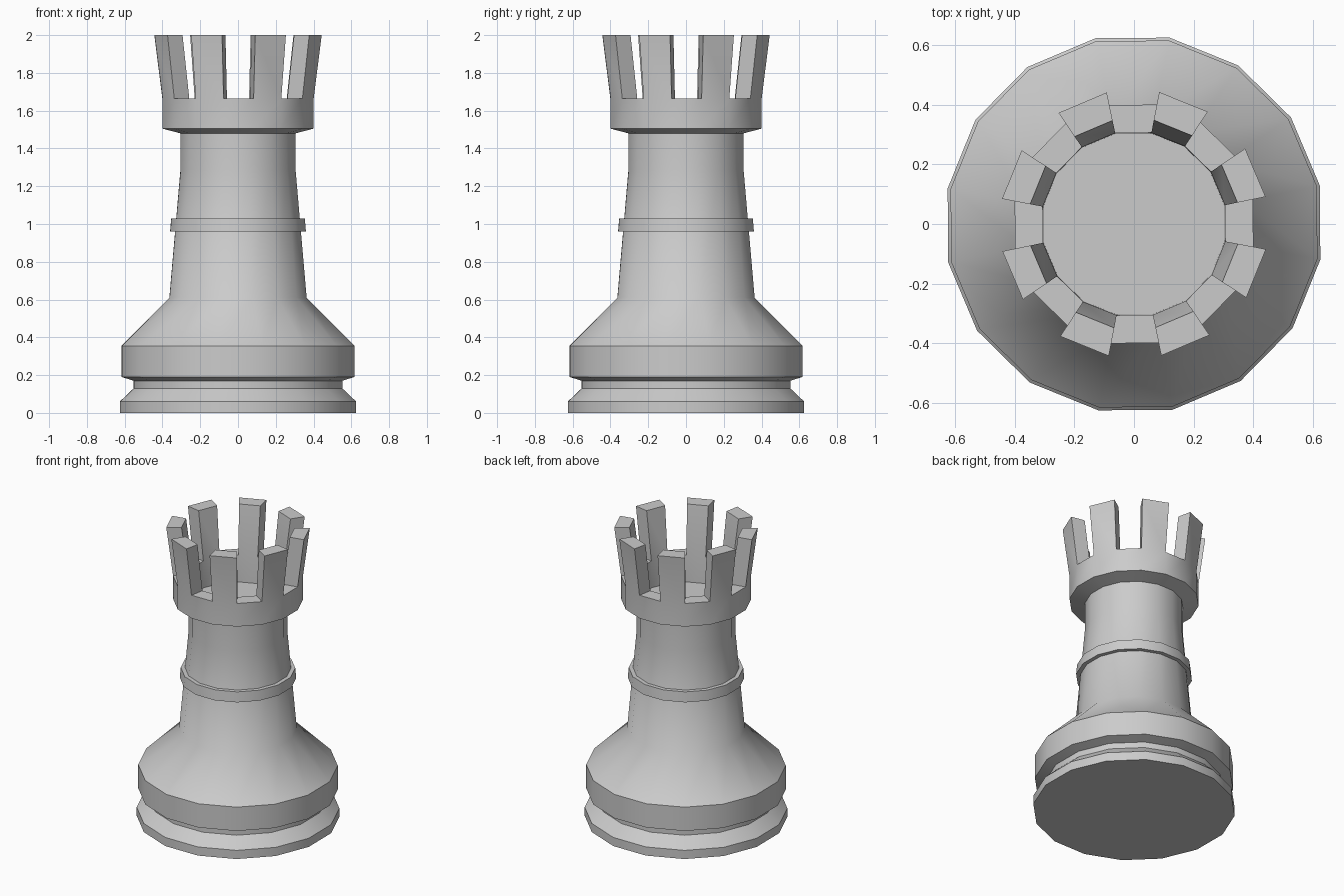
import bpy, bmesh
from math import cos, sin, radians, tau

if "Cube" in bpy.data.objects:
    bpy.data.objects.remove(bpy.data.objects["Cube"])

SIDES = 16
TURN = radians(11.7)


def ring(bm, r, z):
    return [bm.verts.new((r * cos(TURN + tau * i / SIDES),
                          r * sin(TURN + tau * i / SIDES), z)) for i in range(SIDES)]


def lathe(name, profile, closed=False, raise_faces=None):
    """Spin an (r, z) profile; closed joins last ring to first, otherwise caps both ends."""
    bm = bmesh.new()
    rings = [ring(bm, r, z) for r, z in profile]
    pairs = list(zip(rings, rings[1:]))
    if closed:
        pairs.append((rings[-1], rings[0]))
    bands = [[bm.faces.new((a[i], a[(i + 1) % SIDES], b[(i + 1) % SIDES], b[i]))
              for i in range(SIDES)] for a, b in pairs]
    if not closed:
        bm.faces.new(rings[0][::-1])
        bm.faces.new(rings[-1])
    if raise_faces is not None:
        # battlements: every second rim face pulled up and leaning outward
        out = bmesh.ops.extrude_discrete_faces(bm, faces=bands[raise_faces][::2])
        for v in {v for f in out["faces"] for v in f.verts}:
            r = v.co.xy.length
            v.co.x *= (r + 0.043) / r
            v.co.y *= (r + 0.043) / r
            v.co.z = 2.0
    bmesh.ops.recalc_face_normals(bm, faces=bm.faces)
    mesh = bpy.data.meshes.new(name)
    bm.to_mesh(mesh)
    bm.free()
    ob = bpy.data.objects.new(name, mesh)
    bpy.context.collection.objects.link(ob)
    bpy.ops.object.select_all(action='DESELECT')
    ob.select_set(True)
    bpy.context.view_layer.objects.active = ob
    bpy.ops.object.shade_smooth_by_angle(angle=radians(42))
    return ob


# Stepped base and tapering column; its flat top is the floor inside the crown
lathe("base_and_column", [
    (0.637, 0), (0.637, 0.06), (0.562, 0.13), (0.562, 0.17), (0.627, 0.19),
    (0.627, 0.355), (0.37, 0.61), (0.31, 1.29), (0.31, 1.48)])

# Narrow band round the column
lathe("column_band", [(0.325, 0.96), (0.366, 0.96), (0.36, 1.03), (0.32, 1.03)], closed=True)

# Crown with eight battlements
lathe("crown", [(0.31, 1.48), (0.408, 1.505), (0.408, 1.665), (0.312, 1.665)],
      closed=True, raise_faces=2)
